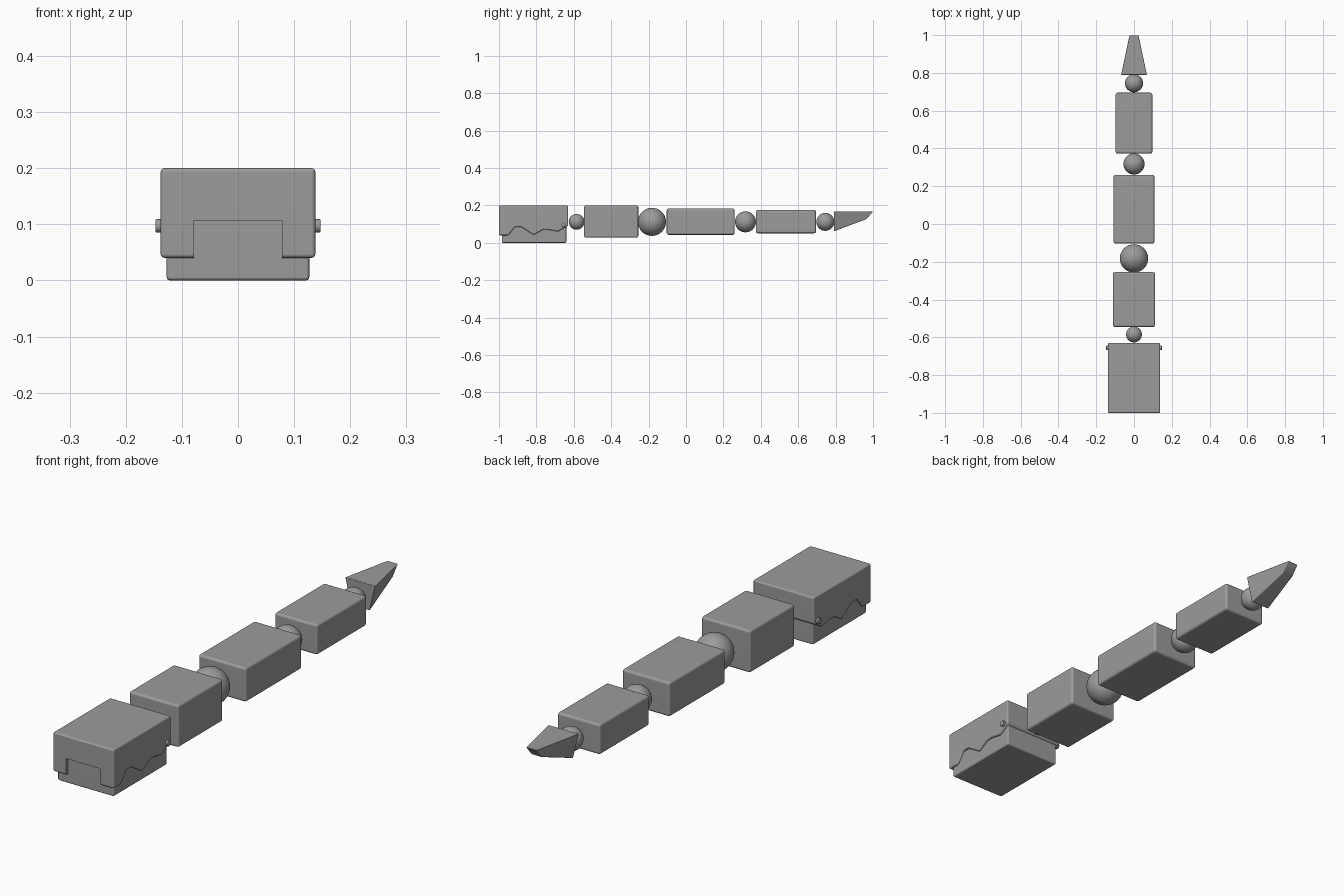
import bpy, bmesh, math
from mathutils import Matrix

cube = bpy.data.objects.get("Cube")
if cube:
    bpy.data.objects.remove(cube, do_unlink=True)

grey = bpy.data.materials.new("plain grey")
grey.use_nodes = True
COLOUR = (0.33, 0.33, 0.33, 1)
grey.diffuse_color = COLOUR
grey.node_tree.nodes["Principled BSDF"].inputs["Base Color"].default_value = COLOUR
AXIS_Z = 0.112  # height shared by all joints


def make(name, bm):
    bmesh.ops.recalc_face_normals(bm, faces=bm.faces)
    mesh = bpy.data.meshes.new(name)
    bm.to_mesh(mesh)
    bm.free()
    mesh.materials.append(grey)
    ob = bpy.data.objects.new(name, mesh)
    bpy.context.collection.objects.link(ob)
    return ob


def activate(ob):
    bpy.ops.object.select_all(action='DESELECT')
    ob.select_set(True)
    bpy.context.view_layer.objects.active = ob


def apply(ob, kind, **settings):
    activate(ob)
    mod = ob.modifiers.new(kind.title(), kind)
    for key, value in settings.items():
        setattr(mod, key, value)
    bpy.ops.object.modifier_apply(modifier=mod.name)


def round_edges(ob, width):
    apply(ob, 'BEVEL', width=width, segments=3, limit_method='ANGLE',
          angle_limit=math.radians(35))


def smooth(ob):
    activate(ob)
    bpy.ops.object.shade_smooth_by_angle(angle=math.radians(35))
    mod = ob.modifiers.new("Flat sides", 'WEIGHTED_NORMAL')
    mod.keep_sharp = True


def box(name, half, y0, y1, z0, z1):
    bm = bmesh.new()
    bmesh.ops.create_cube(bm, size=1)
    for v in bm.verts:
        v.co = (v.co.x * 2 * half, y1 if v.co.y > 0 else y0, z1 if v.co.z > 0 else z0)
    return make(name, bm)


def extrude_profile(name, half, points):
    bm = bmesh.new()
    face = bm.faces.new([bm.verts.new((-half, y, z)) for y, z in points])
    out = bmesh.ops.extrude_face_region(bm, geom=[face])["geom"]
    for v in out:
        if isinstance(v, bmesh.types.BMVert):
            v.co.x = half
    return make(name, bm)


# Upper head: a block with a jagged lower edge, hollowed for the jaw
jag = [(-1, 0.2), (-1, 0.04), (-0.95, 0.04), (-0.915, 0.085), (-0.88, 0.085),
       (-0.815, 0.042), (-0.765, 0.07), (-0.735, 0.07), (-0.685, 0.06),
       (-0.63, 0.092), (-0.63, 0.2)]
head = extrude_profile("upper_head", 0.138, jag)
round_edges(head, 0.007)
cutters = [box("jaw_cavity", 0.1285, -0.987, -0.638, -0.1, 0.13),
           box("mouth_notch", 0.078, -1.1, -0.9, -0.1, 0.107)]
for cutter in cutters:
    apply(head, 'BOOLEAN', operation='DIFFERENCE', solver='EXACT', object=cutter)
    bpy.data.objects.remove(cutter, do_unlink=True)
smooth(head)

# Lower jaw nested inside the head
jaw = box("lower_jaw", 0.127, -0.985, -0.64, 0, 0.128)
round_edges(jaw, 0.006)
smooth(jaw)

# Hinge pins on both sides of the head
for side, name in ((1, "left_hinge_pin"), (-1, "right_hinge_pin")):
    bm = bmesh.new()
    place = Matrix.Translation((side * 0.1365, -0.655, 0.097)) @ Matrix.Rotation(math.pi / 2, 4, 'Y')
    bmesh.ops.create_cone(bm, cap_ends=True, segments=20, radius1=0.012,
                          radius2=0.012, depth=0.021, matrix=place)
    pin = make(name, bm)
    round_edges(pin, 0.002)
    smooth(pin)

# Body blocks: half width, y range, z range
blocks = [("front_body", 0.112, -0.545, -0.255, 0.027, 0.2),
          ("middle_body", 0.108, -0.103, 0.26, 0.043, 0.183),
          ("rear_body", 0.097, 0.373, 0.695, 0.051, 0.175)]
for spec in blocks:
    block = box(*spec)
    round_edges(block, 0.01)
    smooth(block)

# Ball joints: y and radius
joints = [("neck_ball", -0.585, 0.042), ("shoulder_ball", -0.182, 0.075),
          ("hip_ball", 0.318, 0.056), ("tail_ball", 0.745, 0.048)]
for name, y, radius in joints:
    bm = bmesh.new()
    bmesh.ops.create_uvsphere(bm, u_segments=32, v_segments=20, radius=radius,
                              matrix=Matrix.Translation((0, y, AXIS_Z)))
    smooth(make(name, bm))

# Tail tip: side profile narrowing towards the end and the underside
tail = extrude_profile("tail_tip", 1, [(0.79, 0.168), (0.79, 0.061),
                                       (0.965, 0.127), (1.0, 0.168)])
for v in tail.data.vertices:
    along = (v.co.y - 0.79) / 0.21
    half = 0.069 - 0.045 * along
    if v.co.z < 0.15:
        half *= 0.62 + 0.2 * along
    v.co.x *= half
round_edges(tail, 0.003)
smooth(tail)
